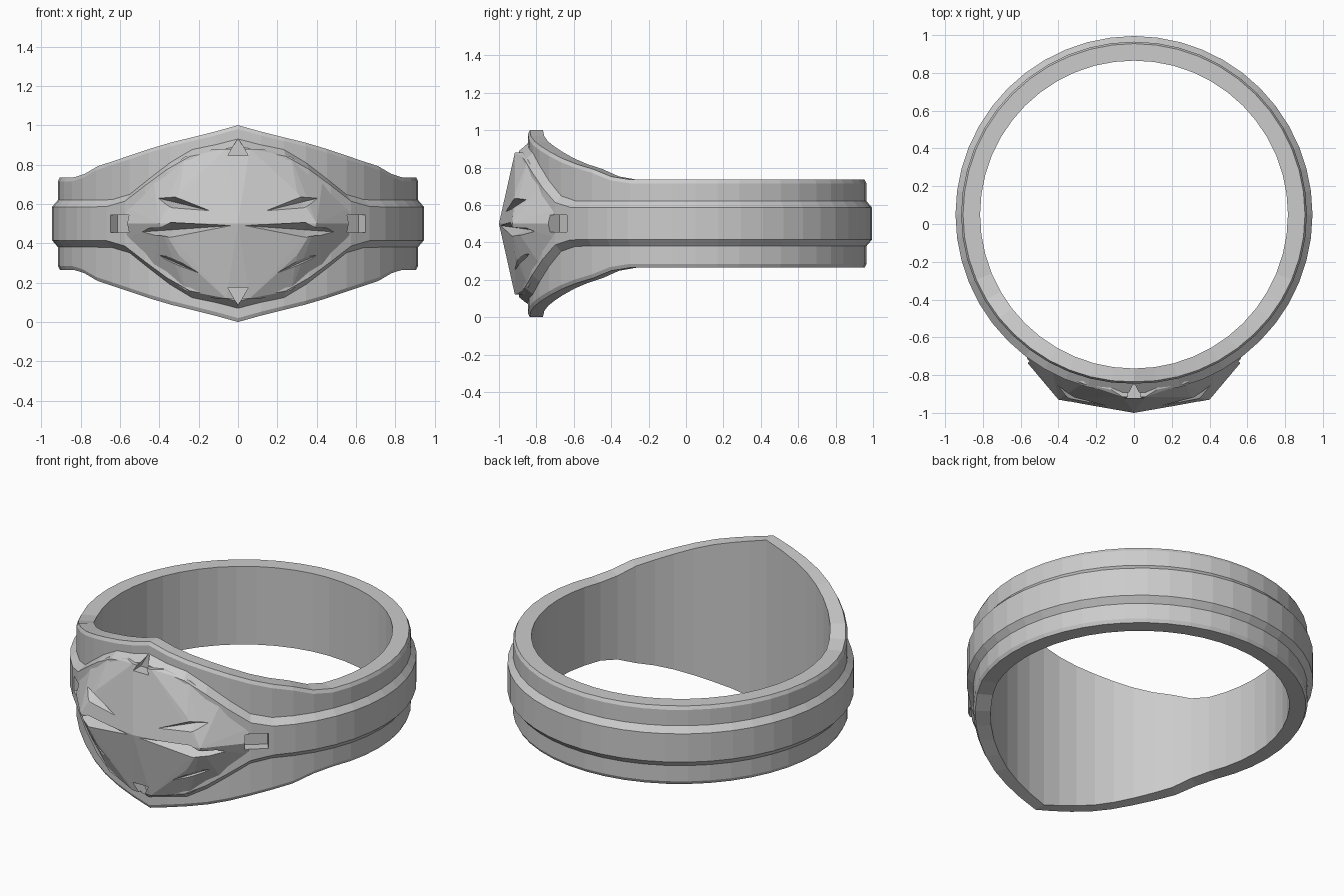
import bpy, bmesh, math
from mathutils import Vector, Matrix

if "Cube" in bpy.data.objects:
    bpy.data.objects.remove(bpy.data.objects["Cube"])

CY, ZM, N = 0.05, 0.5, 48     # ring axis y, middle height, segments


def lerp(table, x):
    for (x0, v0), (x1, v1) in zip(table, table[1:]):
        if x <= x1:
            return v0 + (v1 - v0) * (x - x0) / (x1 - x0)
    return table[-1][1]


def make(name, bm):
    bmesh.ops.recalc_face_normals(bm, faces=bm.faces[:])
    me = bpy.data.meshes.new(name)
    bm.to_mesh(me)
    bm.free()
    ob = bpy.data.objects.new(name, me)
    bpy.context.collection.objects.link(ob)
    return ob


def cut(ob, cutter):
    m = ob.modifiers.new("cut", 'BOOLEAN')
    m.operation, m.solver, m.object = 'DIFFERENCE', 'EXACT', cutter
    cutter.hide_render = True
    cutter.hide_viewport = True


def on_ring(x, z, r):
    return Vector((x, CY - math.sqrt(r * r - x * x), z))


# Band: stepped section swept round, widening towards the front
HALF = [(0, .5), (.13, .465), (.4, .40), (.73, .29), (.82, .235)]
RIDGE = [(0, .43), (.12, .40), (.27, .37), (.43, .25), (.58, .13), (.66, .12)]
bm = bmesh.new()
rings = []
for i in range(N):
    a = -math.pi / 2 + 2 * math.pi * i / N
    c, s = math.cos(a), math.sin(a)
    x = abs(c) * .915
    front = s < 0
    h = lerp(HALF, x) if front else .235
    w = lerp(RIDGE, x) if front else .12
    ro = lerp([(0, .895), (.6, .905), (.9, .915)], x) if front else .915
    half = [(.815, h), (ro - .01, h), (ro, h - .02), (ro, w), (.945, w - .035)]
    sec = half + [(r, -z) for r, z in reversed(half)]
    rings.append([bm.verts.new((r * c, CY + r * s, ZM + z)) for r, z in sec])
for i in range(N):
    p, q = rings[i], rings[(i + 1) % N]
    for k in range(len(p)):
        n = (k + 1) % len(p)
        bm.faces.new((p[k], p[n], q[n], q[k]))
band = make("band", bm)

# Faceted face plate: convex cut stone form, hollowed to follow the band
bm = bmesh.new()
pts = [Vector((0, -1, ZM))]
for sx in (-1, 1):
    pts += [Vector((sx * .40, -.93, ZM)), Vector((sx * .56, -.74, ZM))]
    for sz in (-1, 1):
        pts += [Vector((sx * .3, -.915, ZM + sz * .16)),
                Vector((sx * .06, -.915, ZM + sz * .38))]
        for x, z in [(.12, .38), (.27, .34), (.43, .22), (.57, .08)]:
            for r in (.935, .86):
                pts.append(on_ring(sx * x, ZM + sz * z, r))
for p in pts:
    bm.verts.new(p)
res = bmesh.ops.convex_hull(bm, input=bm.verts[:])
bmesh.ops.delete(bm, geom=[v for v in bm.verts if not v.link_faces], context='VERTS')
plate = make("face_plate", bm)

bm = bmesh.new()
bmesh.ops.create_cone(bm, cap_ends=True, segments=N, radius1=.835, radius2=.835, depth=2,
                      matrix=Matrix.Translation((0, CY, ZM)))
cut(plate, make("finger_hole_cutter", bm))

# Leaf shaped notches, mirrored left and right
bm = bmesh.new()
for sx in (-1, 1):
    for a, b, w, d in [((.03, -.995, .49), (.53, -.80, .455), .04, .055),
                       ((.12, -.975, .56), (.45, -.85, .64), .045, .06),
                       ((.20, -.915, .25), (.47, -.84, .37), .035, .05)]:
        a, b = [Vector((sx * p[0], p[1], p[2])) for p in (a, b)]
        m = a.lerp(b, .62)
        side = (b - a).cross(Vector((0, 1, 0))).normalized() * w
        y = Vector((0, 1, 0))
        va, vb, s1, s2, inn, out = [bm.verts.new(p) for p in (
            a, b, m + side - y * .06, m - side - y * .06, m + y * d * .6, m - y * .14)]
        for t in (va, vb):
            for s in (s1, s2):
                for e in (inn, out):
                    bm.faces.new((t, s, e))
cut(plate, make("leaf_notch_cutter", bm))

# Small pockets: square at the sides, triangular at top and bottom
bm = bmesh.new()
for sx in (-1, 1):
    p = on_ring(sx * .60, ZM, .945)
    ang = math.atan2(p.y - CY, p.x)
    bmesh.ops.create_cube(bm, size=1, matrix=Matrix.Translation(p) @
                          Matrix.Rotation(ang, 4, 'Z') @ Matrix.Diagonal((.12, .13, .09, 1)))
for z, roll in ((.875, 0), (.145, math.pi)):
    bmesh.ops.create_cone(bm, cap_ends=True, segments=3, radius1=.06, radius2=.06, depth=.16,
                          matrix=Matrix.Translation((0, -.93, z)) @
                          Matrix.Rotation(roll, 4, 'Y') @ Matrix.Rotation(math.pi / 2, 4, 'X'))
pockets = make("pocket_cutter", bm)
cut(band, pockets)
cut(plate, pockets)
